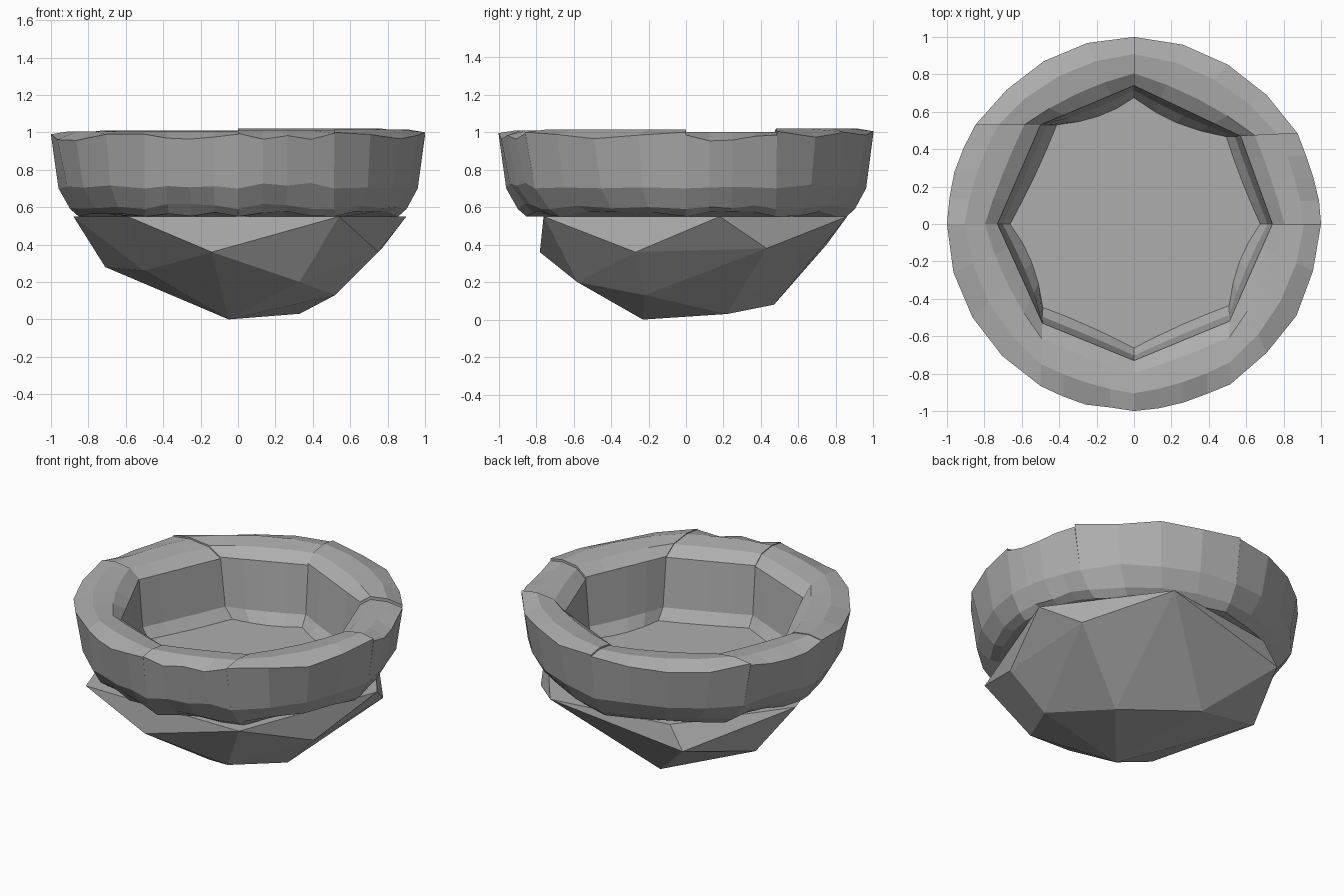
import bpy, bmesh, random
from math import radians, cos, sin
from mathutils import Vector

random.seed(4)
cube = bpy.data.objects.get("Cube")
if cube:
    bpy.data.objects.remove(cube, do_unlink=True)

stone = bpy.data.materials.new("grey_stone")
stone.use_nodes = True
stone.diffuse_color = (0.42, 0.42, 0.42, 1)
stone.node_tree.nodes["Principled BSDF"].inputs["Base Color"].default_value = (0.42, 0.42, 0.42, 1)


def add_object(name, bm):
    bmesh.ops.recalc_face_normals(bm, faces=bm.faces)
    mesh = bpy.data.meshes.new(name)
    bm.to_mesh(mesh)
    bm.free()
    mesh.materials.append(stone)
    obj = bpy.data.objects.new(name, mesh)
    bpy.context.scene.collection.objects.link(obj)


# Faceted boulder below, flat on top to form the basin floor
low_points = [(-.05, -.23, 0), (.33, .22, .03), (-.14, .47, .08), (.52, -.22, .13),
              (.33, -.58, .2), (-.5, -.43, .26), (-.71, .28, .28), (-.14, -.78, .36),
              (.75, -.27, .36), (.77, .43, .38), (-.5, .75, .4)]
rim_points = [(.9, .18), (.4, .86), (-.4, .74), (-.88, .1), (-.59, -.76), (.54, -.76)]
bm = bmesh.new()
for p in low_points + [(x, y, .55) for x, y in rim_points]:
    bm.verts.new(p)
bmesh.ops.convex_hull(bm, input=bm.verts)
bmesh.ops.dissolve_limit(bm, angle_limit=radians(2), verts=bm.verts, edges=bm.edges)
add_object("base_boulder", bm)

# Block cross-section: share of the way from inner wall to outer arc, height
PROFILE = [(-.25, .55), (-.1, .62), (0, .93), (.25, .985), (.65, 1.0),
           (1, .985), (.85, .7), (.62, .59), (.45, .55)]
OUTER_EDGE = 5


def rim_block(name, start, end, lift, segments=4):
    (inner_a, angle_a), (inner_b, angle_b) = start, end
    if angle_b < angle_a:
        angle_b += 360
    bm = bmesh.new()
    rings = []
    for i in range(segments + 1):
        t = i / segments
        middle = 0 < i < segments
        a = radians(angle_a + (angle_b - angle_a) * t)
        inner = Vector(inner_a).lerp(Vector(inner_b), t)
        outer = Vector((cos(a), sin(a)))
        ring = []
        for k, (w, z) in enumerate(PROFILE):
            p = inner + (outer - inner) * w
            if z > .9:
                z += lift
            if k >= OUTER_EDGE and middle:
                p *= 1 - random.uniform(0, .012)
                z += random.uniform(-.035, 0) if k == OUTER_EDGE else random.uniform(0, .03)
            ring.append(bm.verts.new((p.x, p.y, z)))
        rings.append(ring)
    n = len(PROFILE)
    for r, s in zip(rings, rings[1:]):
        for k in range(n):
            bm.faces.new((r[k], r[(k + 1) % n], s[(k + 1) % n], s[k]))
    bm.faces.new(rings[0])
    bm.faces.new(rings[-1])
    add_object(name, bm)


# Seams between blocks: inner corner, outer angle in degrees
SEAMS = [((.74, 0), 0), ((.57, .47), 29), ((0, .74), 90), ((-.5, .53), 148),
         ((-.73, 0), 180), ((-.49, -.53), 240), ((0, -.73), 270), ((.51, -.52), 301)]
NAMES = ["left", "back_left", "back_right", "right_back",
         "right_front", "front_right", "front_left", "left_front"]
LIFTS = [0, .02, .01, 0, .005, .005, .01, .015]
for i, name in enumerate(NAMES):
    rim_block("rim_block_" + name, SEAMS[i], SEAMS[(i + 1) % len(SEAMS)], LIFTS[i])
